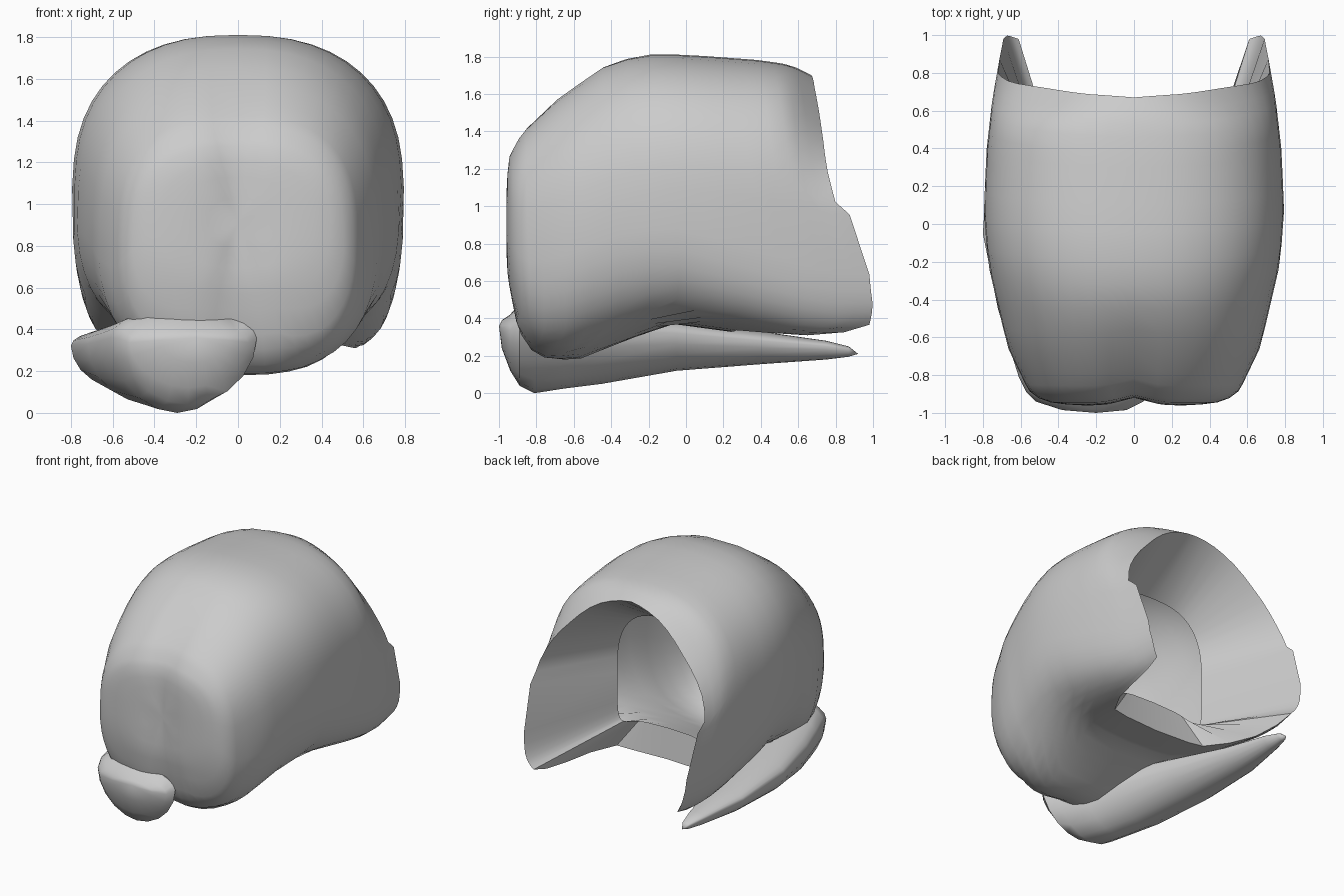
import bpy, bmesh
from math import sin, cos, pi, radians, exp

if "Cube" in bpy.data.objects:
    bpy.data.objects.remove(bpy.data.objects["Cube"])


def interp(table, t):
    """Piecewise-linear lookup in a list of (t, value)."""
    if t <= table[0][0]:
        return table[0][1]
    for (a, va), (b, vb) in zip(table, table[1:]):
        if t <= b:
            return va + (vb - va) * (t - a) / (b - a)
    return table[-1][1]


def spow(v, p):
    return (1 if v >= 0 else -1) * abs(v) ** p


def section(a, w, zb, zt, n_low, n_up, mid=0.5):
    """Point on a superellipse; a = -90 bottom, 0 side, 90 top."""
    n = n_up if sin(a) > 0 else n_low
    zm = zb + (zt - zb) * mid
    h = zt - zm if sin(a) > 0 else zm - zb
    return w * spow(cos(a), 2 / n), zm + h * spow(sin(a), 2 / n)


def loft(name, start, rings, end, angle):
    """Bridge closed rings, with a fan to the start point and, if given, the end point."""
    bm = bmesh.new()
    rows = [[bm.verts.new(p) for p in r] for r in rings]
    caps = [(bm.verts.new(p), row) for p, row in ((start, rows[0]), (end, rows[-1])) if p]
    n = len(rows[0])
    for i in range(n):
        j = (i + 1) % n
        for tip, row in caps:
            bm.faces.new((tip, row[i], row[j]))
        for r, s in zip(rows, rows[1:]):
            bm.faces.new((r[i], s[i], s[j], r[j]))
    bmesh.ops.recalc_face_normals(bm, faces=bm.faces)
    me = bpy.data.meshes.new(name)
    bm.to_mesh(me)
    bm.free()
    ob = bpy.data.objects.new(name, me)
    bpy.context.collection.objects.link(ob)
    bpy.context.view_layer.objects.active = ob
    ob.select_set(True)
    bpy.ops.object.shade_smooth_by_angle(angle=radians(angle))
    ob.select_set(False)
    return ob


# Main shell: profiles along y
width = [(-.955, .36), (-.945, .44), (-.92, .51), (-.88, .56), (-.65, .67), (-.2, .775),
         (.08, .795), (.4, .78), (.66, .75), (1, .69)]
top = [(-.955, 1.2), (-.945, 1.28), (-.88, 1.40), (-.7, 1.57), (-.46, 1.74), (-.25, 1.81),
       (0, 1.81), (.4, 1.78), (.56, 1.755), (.67, 1.70), (1, 1.6)]
bottom = [(-.955, .62), (-.945, .55), (-.9, .33), (-.84, .23), (-.75, .18), (-.6, .18),
          (-.3, .29), (-.07, .37), (.3, .32), (.6, .27), (.8, .26), (1, .29)]
low_power = [(-.955, 2.7), (-.4, 2.7), (0, 3.4), (.5, 4.5), (1, 5.5)]
up_power = [(-.955, 2.7), (-.4, 2.4), (.52, 2.4), (.72, 1.6), (1, 1.9)]
# How far back each angle of the shell reaches
rim = [(-90, .24), (-75, .27), (-65, .5), (-55, .80), (-45, .98), (-25, 1.0), (-7, .98),
       (0, .875), (7, .80), (25, .75), (40, .73), (65, .69), (90, .67)]

N = 48
angles = [-pi / 2 + 2 * pi * i / N for i in range(N)]


def fold(a):
    """Mirror the left half of the ring onto the right half's angle range."""
    d = a * 180 / pi
    return 180 - d if d > 90 else d


def cleft(x, y):
    return .04 * exp(-(x / .1) ** 2) * max(0, min(1, (-.3 - y) / .5))


steps = [0, .006, .018, .038, .06, .1, .16, .23, .31, .39, .47, .56, .65, .74, .77,
         .82, .87, .91, .95, 1]
rings = []
# Front face, a shallow dome inside the first ring
for k in (.4, .75):
    ring = []
    for a in angles:
        x, z = section(a, .36 * k, .91 - .29 * k, .91 + .29 * k, 2.6, 2.6)
        ring.append((x, -.96 + cleft(x, -.95), z))
    rings.append(ring)
# Outer surface back to the slanted rim
for t in steps:
    ring = []
    for a in angles:
        y = -.955 + (interp(rim, fold(a)) + .955) * t
        x, z = section(a, interp(width, y), interp(bottom, y), interp(top, y),
                       interp(low_power, y), interp(up_power, y))
        ring.append((x, y + cleft(x, y), z))
    rings.append(ring)
# Inner lining: funnel walls from the rim to an open inner edge
rings.append([(x, .22, z + (.2 * max(0, 1 - (x / .43) ** 4) if sin(a) < 0 else 0))
              for a in angles
              for x, z in [section(a, .43, .36, 1.39, 5, 2.8)]])
loft("shell", (0, -.92, .91), rings, None, 40)

# Swept lock: fat at the front left, tapering back along the left side
# (y, x min, x max, z bottom, z top)
lock_sections = [(-.985, -.38, -.04, .24, .39), (-.94, -.52, .05, .12, .42),
                 (-.89, -.57, .09, .04, .48), (-.81, -.61, .03, .0, .50),
                 (-.65, -.66, -.08, .025, .47), (-.45, -.72, -.18, .05, .44),
                 (-.05, -.80, -.34, .12, .40), (.4, -.77, -.48, .155, .33),
                 (.75, -.69, -.55, .18, .28), (.87, -.65, -.58, .195, .25)]
rings = []
for y, x0, x1, zb, zt in lock_sections:
    ring = []
    for i in range(20):
        x, z = section(-pi / 2 + 2 * pi * i / 20, (x1 - x0) / 2, zb, zt, 1.9, 2.0, .72)
        ring.append((x + (x0 + x1) / 2, y, z))
    rings.append(ring)
loft("side_lock", (-.2, -1.0, .36), rings, (-.61, .92, .21), 50)
